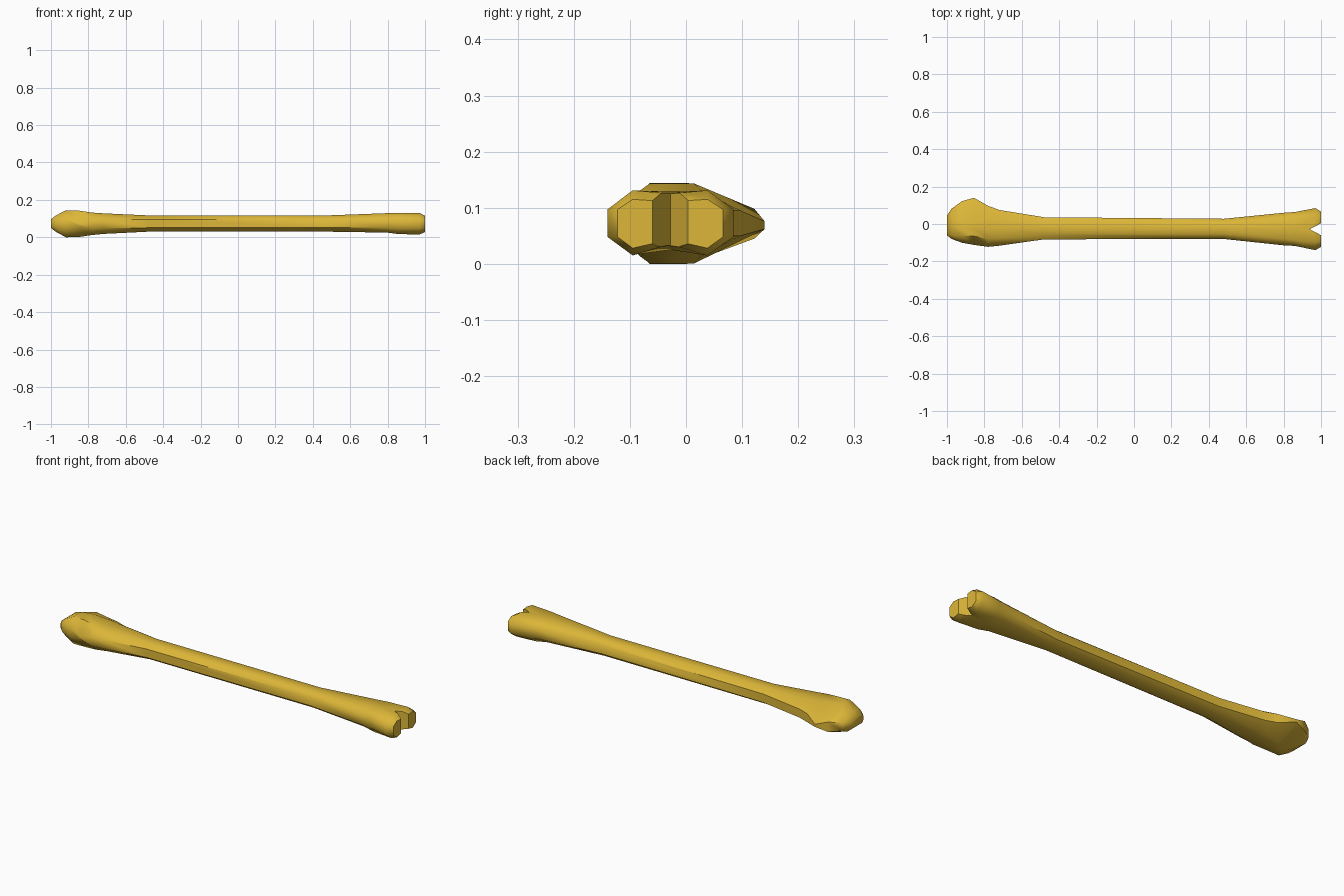
import bpy, bmesh

if "Cube" in bpy.data.objects:
    bpy.data.objects.remove(bpy.data.objects["Cube"])

mat = bpy.data.materials.new("ochre")
mat.diffuse_color = (0.72, 0.47, 0.04, 1)
mat.use_nodes = True
mat.node_tree.nodes["Principled BSDF"].inputs["Base Color"].default_value = mat.diffuse_color


def make_object(name, bm):
    bmesh.ops.recalc_face_normals(bm, faces=bm.faces)
    mesh = bpy.data.meshes.new(name)
    bm.to_mesh(mesh)
    bm.free()
    ob = bpy.data.objects.new(name, mesh)
    bpy.context.collection.objects.link(ob)
    return ob


# Cross-sections: x, y range, z range, flat-top y range, side z range, groove depth
sections = [
    (-1.00, -0.060, 0.045, 0.050, 0.096, -0.050, 0.030, 0.062, 0.084, 0),
    (-0.975, -0.080, 0.082, 0.030, 0.116, -0.060, 0.035, 0.052, 0.093, 0),
    (-0.92, -0.100, 0.122, 0.000, 0.144, -0.065, 0.000, 0.045, 0.098, 0),
    (-0.855, -0.112, 0.140, 0.001, 0.143, -0.065, 0.015, 0.062, 0.076, 0),
    (-0.78, -0.122, 0.097, 0.012, 0.132, -0.080, 0.025, 0.050, 0.095, 0),
    (-0.72, -0.116, 0.075, 0.018, 0.128, -0.075, 0.022, 0.050, 0.095, 0),
    (-0.48, -0.082, 0.036, 0.030, 0.117, -0.052, 0.004, 0.051, 0.096, 0),
    (0.48, -0.080, 0.028, 0.030, 0.117, -0.052, 0.002, 0.051, 0.096, 0),
    (0.80, -0.114, 0.060, 0.025, 0.129, -0.080, 0.025, 0.051, 0.098, 0),
    (0.86, -0.117, 0.064, 0.017, 0.130, -0.088, 0.033, 0.048, 0.100, 0.008),
    (0.97, -0.140, 0.085, 0.015, 0.131, -0.095, 0.038, 0.048, 0.097, 0.02),
    (1.00, -0.122, 0.066, 0.028, 0.115, -0.095, 0.038, 0.048, 0.097, 0.015),
]

# Bone body: loft through the sections
bm = bmesh.new()
rings = []
for x, y0, y1, z0, z1, f0, f1, s0, s1, g in sections:
    mid = (f0 + f1) / 2
    pts = [(f0, z0), (mid, z0 + g), (f1, z0), (y1, s0), (y1, s1),
           (f1, z1), (mid, z1 - g * 0.3), (f0, z1), (y0, s1), (y0, s0)]
    rings.append([bm.verts.new((x, y, z)) for y, z in pts])
n = len(rings[0])
for a, b in zip(rings, rings[1:]):
    for i in range(n):
        j = (i + 1) % n
        bm.faces.new((a[i], a[j], b[j], b[i]))
bm.faces.new(rings[0])
bm.faces.new(rings[-1])
bone = make_object("bone", bm)
bone.data.materials.append(mat)

# Wedge that splits the far end into two knuckles
bm = bmesh.new()
wedge = [(0.94, -0.028), (1.06, -0.092), (1.06, 0.036)]
low, high = [[bm.verts.new((x, y, z)) for x, y in wedge] for z in (-0.1, 0.3)]
bm.faces.new(low)
bm.faces.new(high)
for i in range(3):
    j = (i + 1) % 3
    bm.faces.new((low[i], low[j], high[j], high[i]))
cutter = make_object("notch_cutter", bm)
cutter.hide_render = True
cutter.hide_set(True)

# Cut the notch, then smooth the gentle bends
bpy.context.view_layer.objects.active = bone
bone.select_set(True)
mod = bone.modifiers.new("notch", "BOOLEAN")
mod.operation = "DIFFERENCE"
mod.solver = "EXACT"
mod.object = cutter
bpy.ops.object.modifier_apply(modifier=mod.name)
bpy.data.objects.remove(cutter)
bpy.ops.object.shade_smooth_by_angle(angle=0.9)
